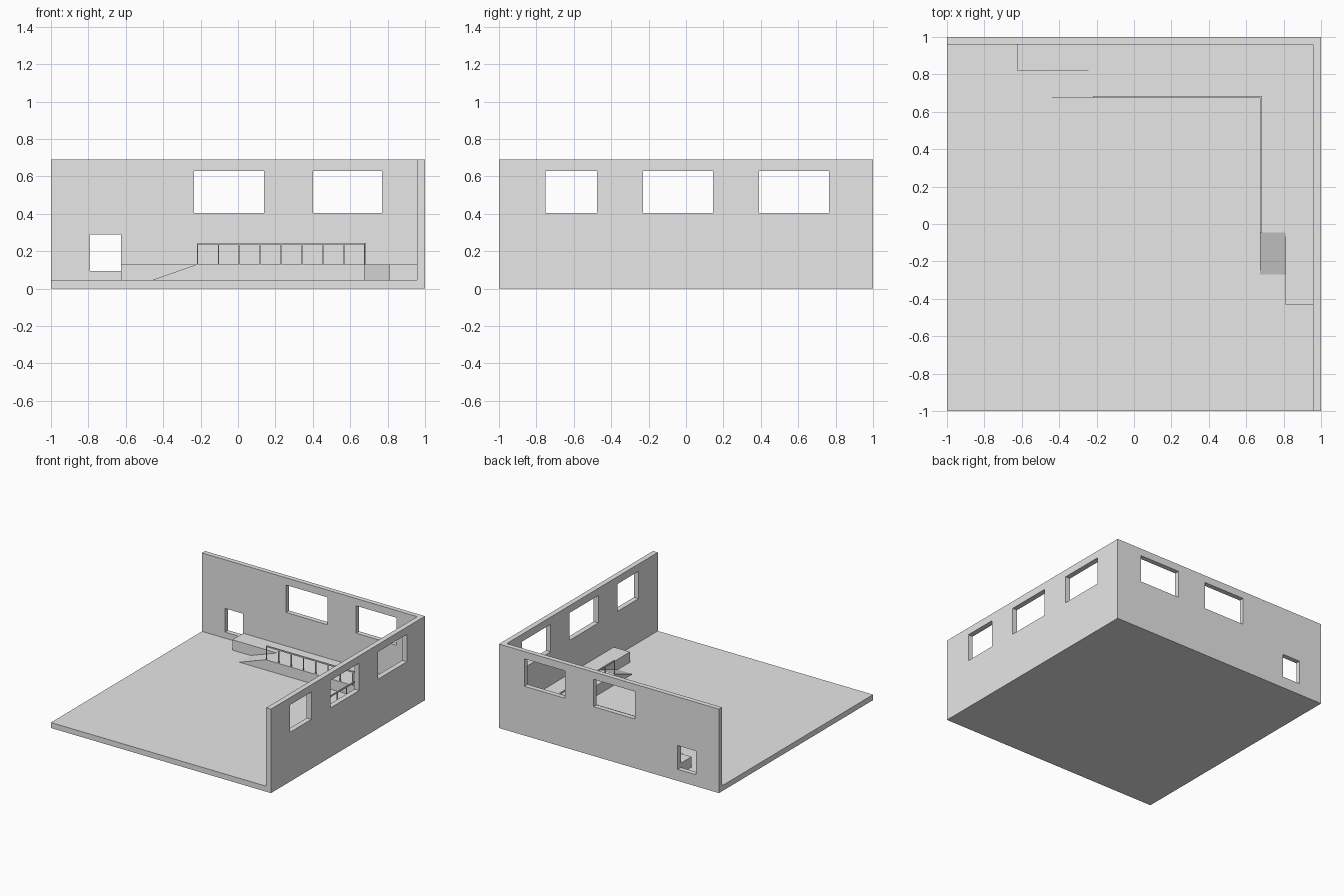
import bpy, bmesh
from mathutils import Vector

if "Cube" in bpy.data.objects:
    bpy.data.objects.remove(bpy.data.objects["Cube"], do_unlink=True)

FLOOR, DECK, TOP = 0.045, 0.13, 0.69     # heights
INNER_X, INNER_Y = 0.957, 0.96           # inner wall planes
EDGE = 0.675                             # open edge of the walkway
RAIL = 0.24

grey = bpy.data.materials.new("light grey")
grey.use_nodes = True
grey.diffuse_color = (0.8, 0.8, 0.8, 1)
grey.node_tree.nodes["Principled BSDF"].inputs["Base Color"].default_value = grey.diffuse_color


def prism(name, points, offset):
    """Solid made by pushing a flat 3D polygon along an offset."""
    bm = bmesh.new()
    face = bm.faces.new([bm.verts.new(p) for p in points])
    result = bmesh.ops.extrude_face_region(bm, geom=[face], use_keep_orig=True)
    moved = [v for v in result["geom"] if isinstance(v, bmesh.types.BMVert)]
    bmesh.ops.translate(bm, verts=moved, vec=Vector(offset))
    bmesh.ops.recalc_face_normals(bm, faces=bm.faces)
    mesh = bpy.data.meshes.new(name)
    bm.to_mesh(mesh)
    bm.free()
    mesh.materials.append(grey)
    obj = bpy.data.objects.new(name, mesh)
    bpy.context.collection.objects.link(obj)
    return obj


def box(name, x, y, z):
    corners = [(x[0], y[0], z[0]), (x[1], y[0], z[0]), (x[1], y[1], z[0]), (x[0], y[1], z[0])]
    return prism(name, corners, (0, 0, z[1] - z[0]))


# Floor and two walls: a block with the room and the openings cut out
shell = box("floor_and_walls", (-1, 1), (-1, 1), (0, TOP))
cutters = [box("room_cutter", (-1.2, INNER_X), (-1.2, INNER_Y), (FLOOR, 1))]
window_z = (0.405, 0.63)
back_openings = [((-0.79, -0.625), (0.095, 0.29)),
                 ((-0.235, 0.14), window_z),
                 ((0.4, 0.77), window_z)]
for span, height in back_openings:
    cutters.append(box("back_cutter", span, (0.9, 1.1), height))
for span in ((-0.75, -0.475), (-0.23, 0.145), (0.39, 0.765)):
    cutters.append(box("side_cutter", (0.9, 1.1), span, window_z))
for cutter in cutters:
    cutter.hide_render = True
    mod = shell.modifiers.new("cut", "BOOLEAN")
    mod.operation, mod.solver, mod.object = "DIFFERENCE", "EXACT", cutter

# Bake the cuts and drop the cutters
bpy.context.view_layer.update()
baked = bpy.data.meshes.new_from_object(
    shell.evaluated_get(bpy.context.evaluated_depsgraph_get()))
shell.modifiers.clear()
shell.data = baked
for cutter in cutters:
    bpy.data.objects.remove(cutter, do_unlink=True)

# Raised walkway along both walls, narrowing beside each ramp
back_step, side_step = 0.82, 0.81
back_ramp_top, side_ramp_top = -0.22, -0.045
outline = [(-0.625, INNER_Y), (-0.625, back_step), (back_ramp_top, back_step),
           (back_ramp_top, EDGE), (EDGE, EDGE), (EDGE, side_ramp_top),
           (side_step, side_ramp_top), (side_step, -0.43),
           (INNER_X, -0.43), (INNER_X, INNER_Y)]
prism("walkway", [(x, y, FLOOR) for x, y in outline], (0, 0, DECK - FLOOR))

# Ramps at both ends of the walkway
prism("back_ramp",
      [(-0.46, EDGE, FLOOR), (back_ramp_top, EDGE, FLOOR), (back_ramp_top, EDGE, DECK)],
      (0, back_step - EDGE, 0))
prism("side_ramp",
      [(EDGE, -0.27, FLOOR), (EDGE, side_ramp_top, FLOOR), (EDGE, side_ramp_top, DECK)],
      (side_step - EDGE, 0, 0))

# Railing along the open edge
W = 0.01
END = EDGE + W
box("back_handrail", (back_ramp_top, END), (EDGE, END), (RAIL - 0.005, RAIL + 0.005))
box("side_handrail", (EDGE, END), (side_ramp_top, EDGE), (RAIL - 0.005, RAIL + 0.005))


def post(x, y):
    box("railing_post", (x, x + 0.007), (y, y + 0.007), (DECK, RAIL - 0.005))


back_count, side_count = 8, 6
for i in range(back_count + 1):
    post(back_ramp_top + (EDGE - back_ramp_top) * i / back_count, EDGE + 0.001)
for i in range(side_count):
    post(EDGE + 0.001, side_ramp_top + (EDGE - side_ramp_top) * i / side_count)
